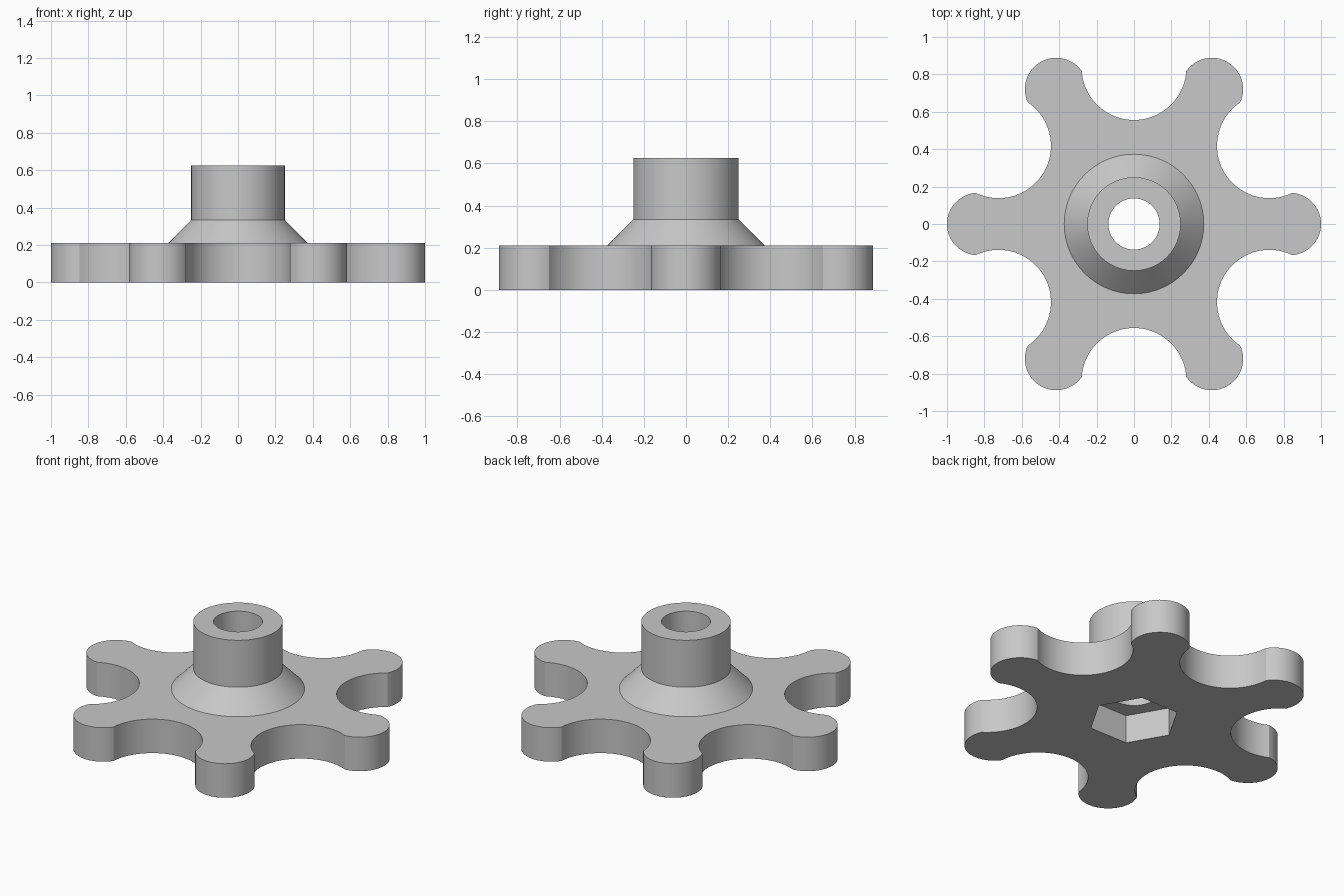
import bpy
import bmesh
from math import sin, cos, pi, acos, radians
from mathutils import Vector

if "Cube" in bpy.data.objects:
    bpy.data.objects.remove(bpy.data.objects["Cube"])

ARMS = 6
TIP_R = 0.167            # rounded arm ends
TIP_C = 1 - TIP_R        # their distance from the axis
NOTCH_R, NOTCH_C = 0.28, 0.836
PLATE_TOP, CONE_TOP, TOP = 0.21, 0.335, 0.625
COLLAR_R, CONE_R = 0.25, 0.373
BORE_R, HEX_R, HEX_DEPTH = 0.137, 0.256, 0.175

grey = bpy.data.materials.new("plain grey")
grey.use_nodes = True
grey.diffuse_color = (0.58, 0.58, 0.58, 1)
grey.node_tree.nodes["Principled BSDF"].inputs["Base Color"].default_value = grey.diffuse_color


def make_object(name, bm):
    bmesh.ops.recalc_face_normals(bm, faces=bm.faces)
    mesh = bpy.data.meshes.new(name)
    bm.to_mesh(mesh)
    bm.free()
    mesh.materials.append(grey)
    obj = bpy.data.objects.new(name, mesh)
    bpy.context.collection.objects.link(obj)
    return obj


def prism(name, outline, low, high):
    bm = bmesh.new()
    face = bm.faces.new([bm.verts.new((x, y, low)) for x, y in outline])
    top = bmesh.ops.extrude_face_region(bm, geom=[face])["geom"]
    verts = [v for v in top if isinstance(v, bmesh.types.BMVert)]
    bmesh.ops.translate(bm, verts=verts, vec=(0, 0, high - low))
    return make_object(name, bm)


def ring(radius, sides):
    return [(radius * cos(2 * pi * i / sides), radius * sin(2 * pi * i / sides)) for i in range(sides)]


def lathe(name, profile, sides=96):
    bm = bmesh.new()
    loops = [[bm.verts.new((x, y, z)) for x, y in ring(r, sides)] for r, z in profile]
    for a, b in zip(loops, loops[1:]):
        for i in range(sides):
            j = (i + 1) % sides
            bm.faces.new((a[i], a[j], b[j], b[i]))
    bm.faces.new(loops[0])
    bm.faces.new(loops[-1])
    return make_object(name, bm)


def arc(center, radius, start, end, steps):
    return [(center.x + radius * cos(start + (end - start) * i / steps),
             center.y + radius * sin(start + (end - start) * i / steps)) for i in range(steps)]


def polar(dist, angle):
    return Vector((dist * cos(angle), dist * sin(angle)))


def star_outline():
    # Where a tip circle meets the neighbouring notch circle
    half = pi / ARMS
    tip, notch = polar(TIP_C, 0), polar(NOTCH_C, half)
    to_notch = notch - tip
    d = to_notch.length
    at_tip = acos((d * d + TIP_R ** 2 - NOTCH_R ** 2) / (2 * d * TIP_R))
    heading = acos(to_notch.x / d)
    cusp_angle = heading - at_tip
    cusp = tip + polar(TIP_R, cusp_angle)
    rel = cusp - notch
    cusp_on_notch = -acos(rel.x / rel.length) if rel.y < 0 else acos(rel.x / rel.length)
    swing = (half - cusp_on_notch) % (2 * pi)
    points = []
    for k in range(ARMS):
        a = 2 * half * k
        points += arc(polar(TIP_C, a), TIP_R, a - cusp_angle, a + cusp_angle, 32)
        b = a + half
        points += arc(polar(NOTCH_C, b), NOTCH_R, b - swing, b - 2 * pi + swing, 40)
    return points


def combine(target, other, operation):
    mod = target.modifiers.new(operation.lower(), "BOOLEAN")
    mod.operation = operation
    mod.solver = "EXACT"
    mod.object = other
    bpy.context.view_layer.objects.active = target
    bpy.ops.object.modifier_apply(modifier=mod.name)
    bpy.data.objects.remove(other)


# Six-armed plate with flared collar
knob = prism("star_knob", star_outline(), 0, PLATE_TOP)
collar = lathe("collar", [(CONE_R, PLATE_TOP / 2), (CONE_R, PLATE_TOP),
                          (COLLAR_R, CONE_TOP), (COLLAR_R, TOP)])
combine(knob, collar, "UNION")

# Nut pocket underneath and the bore through the middle
combine(knob, prism("nut_pocket", ring(HEX_R, 6), -0.1, HEX_DEPTH), "DIFFERENCE")
combine(knob, prism("bore", ring(BORE_R, 64), -0.1, TOP + 0.1), "DIFFERENCE")

bpy.ops.object.select_all(action="DESELECT")
knob.select_set(True)
bpy.context.view_layer.objects.active = knob
bpy.ops.object.shade_smooth_by_angle(angle=radians(20))
